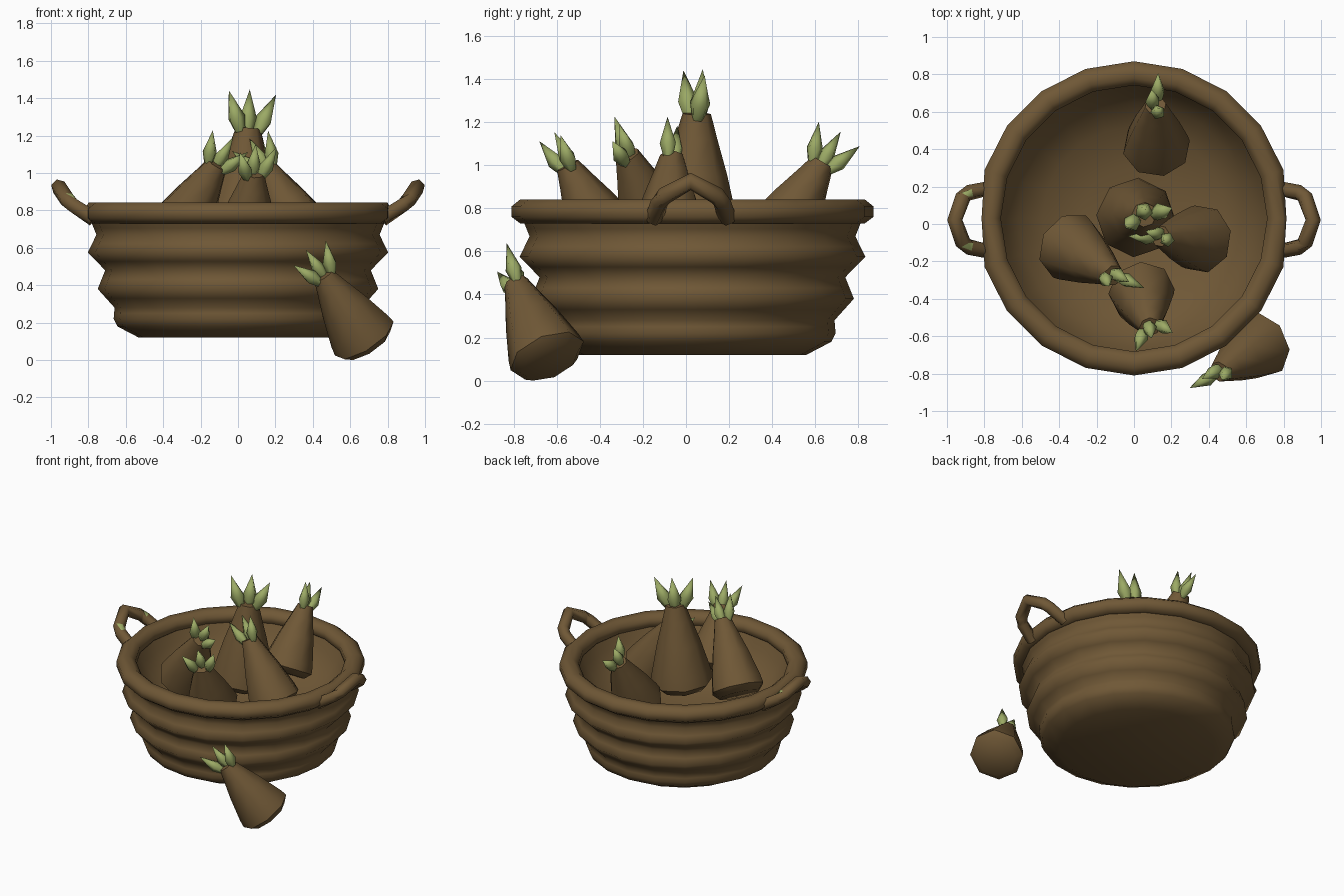
import bpy, bmesh, math
from mathutils import Vector

if "Cube" in bpy.data.objects:
    bpy.data.objects.remove(bpy.data.objects["Cube"])

CY = 0.03  # basket centre in y


def material(name, color):
    m = bpy.data.materials.new(name)
    m.diffuse_color = (*color, 1)
    m.use_nodes = True
    m.node_tree.nodes["Principled BSDF"].inputs["Base Color"].default_value = m.diffuse_color
    return m


brown = material("earthy brown", (0.16, 0.097, 0.037))
green = material("leaf green", (0.33, 0.40, 0.13))


def finish(name, bm, mats, angle):
    bmesh.ops.recalc_face_normals(bm, faces=bm.faces)
    me = bpy.data.meshes.new(name)
    bm.to_mesh(me)
    bm.free()
    ob = bpy.data.objects.new(name, me)
    bpy.context.collection.objects.link(ob)
    for m in mats:
        me.materials.append(m)
    bpy.ops.object.select_all(action='DESELECT')
    ob.select_set(True)
    bpy.context.view_layer.objects.active = ob
    bpy.ops.object.shade_smooth_by_angle(angle=math.radians(angle))
    return ob


def loft(bm, rings, closed=False):
    """Join rings of points with quads, capping the ends unless closed.
    Returns one list of faces per segment."""
    vs = [[bm.verts.new(p) for p in r] for r in rings]
    n = len(vs[0])
    pairs = list(zip(vs, vs[1:])) + ([(vs[-1], vs[0])] if closed else [])
    segments = []
    for a, b in pairs:
        segments.append([bm.faces.new((a[i], a[(i + 1) % n], b[(i + 1) % n], b[i]))
                         for i in range(n)])
    if not closed:
        bm.faces.new(vs[0])
        bm.faces.new(vs[-1])
    return segments


def ring(center, axis, r, n, phase=0.0):
    q = Vector(axis).to_track_quat('Z', 'Y')
    return [Vector(center) + q @ Vector((r * math.cos(phase + math.tau * i / n),
                                         r * math.sin(phase + math.tau * i / n), 0))
            for i in range(n)]


def level(r, z):
    return ring((0, CY, z), (0, 0, 1), r, 20)


# Ribbed basket wall: each slope gets a middle ring so the ribs read clearly
ribs = [(0.665, 0.22), (0.66, 0.28), (0.75, 0.38), (0.71, 0.48), (0.803, 0.575),
        (0.757, 0.67), (0.785, 0.74)]
wall = [(0.53, 0.12), (0.645, 0.18)]
for (r0, z0), (r1, z1) in zip(ribs, ribs[1:]):
    wall += [(r0, z0), ((r0 + r1) / 2, (z0 + z1) / 2)]
wall += [ribs[-1]]
# Hollow inside
wall += [(0.73, 0.78), (0.69, 0.69), (0.62, 0.59), (0.49, 0.50), (0.28, 0.44), (0.05, 0.42)]
bm = bmesh.new()
loft(bm, [level(r, z) for r, z in wall])
finish("basket_body", bm, [brown], 75)

# Thick rim, slightly flattened where the handles attach
rim = [(0.84, 0.76), (0.84, 0.81), (0.80, 0.842), (0.75, 0.842),
       (0.712, 0.81), (0.712, 0.765), (0.75, 0.73), (0.80, 0.73)]
bm = bmesh.new()
loft(bm, [level(r, z) for r, z in rim], closed=True)
for v in bm.verts:
    v.co.x = max(-0.815, min(0.815, v.co.x))
finish("basket_rim", bm, [brown], 60)

# Angular loop handles on both sides; the left one has small green marks on top
half = [(0.77, 0.17, 0.755), (0.885, 0.145, 0.83), (0.915, 0.12, 0.86), (0.958, 0, 0.925)]
path = [Vector(p) for p in half] + [Vector((x, -y, z)) for x, y, z in half[-2::-1]]
for side, label in ((1, "right"), (-1, "left")):
    pts = [Vector((p.x * side, p.y + 0.022, p.z)) for p in path]
    rings = []
    for i, p in enumerate(pts):
        t = (pts[min(i + 1, len(pts) - 1)] - pts[max(i - 1, 0)]).normalized()
        u = t.cross(Vector((side, 0, 1))).normalized()
        w = t.cross(u)
        rings.append([p + 0.042 * (u * math.cos(math.tau * k / 6) + w * math.sin(math.tau * k / 6))
                      for k in range(6)])
    bm = bmesh.new()
    segments = loft(bm, rings)
    if side < 0:
        for s in (1, len(segments) - 2):
            top = max(segments[s], key=lambda f: f.calc_center_median().z)
            top.material_index = 1
    finish(label + "_handle", bm, [brown, green], 75)


def root(name, base, neck, r, fan, spin=0.0, size=1.0):
    """Tapered root from base to neck, crowned with a fan of three shoots."""
    base, neck = Vector(base), Vector(neck)
    axis = neck - base
    d = axis.normalized()
    profile = [(-0.09, 0.76), (0.0, 1.0), (0.12, 0.95), (0.5, 0.70), (0.8, 0.46), (1.0, 0.31)]
    bm = bmesh.new()
    loft(bm, [ring(base + axis * t, d, r * k, 8, spin) for t, k in profile])
    finish(name, bm, [brown], 50)

    # Shoots: slim spikes, widest low down, spread along the fan direction
    fan = Vector(fan)
    fan = (fan - d * fan.dot(d)).normalized()
    across = d.cross(fan)
    bm = bmesh.new()
    for k in (-1, 0, 1):
        start = neck + (fan * 0.042 * k + across * (0.012 - 0.024 * abs(k))) * size - d * 0.02
        grow = (d + fan * 0.4 * k + across * (0.04 - 0.06 * abs(k))).normalized()
        low = [bm.verts.new(p) for p in ring(start, grow, 0.024 * size, 5)]
        belt = [bm.verts.new(p) for p in ring(start + grow * 0.06 * size, grow, 0.04 * size, 5)]
        tip = bm.verts.new(start + grow * 0.185 * size)
        bm.faces.new(low)
        for i in range(5):
            j = (i + 1) % 5
            bm.faces.new((low[i], low[j], belt[j], belt[i]))
            bm.faces.new((belt[i], belt[j], tip))
    finish(name + "_shoots", bm, [green], 75)


# Roots in the basket and one leaning outside it
root("middle_root", (0.01, 0.035, 0.68), (0.055, 0.05, 1.24), 0.213, (0.9, 0.35, 0), 0.4, 1.23)
root("back_root", (0.12, 0.41, 0.635), (0.115, 0.635, 1.015), 0.182, (0.0, 1, -0.5), 0.2)
root("left_root", (-0.345, -0.12, 0.65), (-0.11, -0.275, 1.05), 0.188, (0.95, -0.2, 0), 0.9)
root("right_root", (0.36, -0.08, 0.645), (0.14, -0.065, 1.04), 0.184, (1, -0.1, 0), 0.3)
root("front_root", (0.04, -0.36, 0.64), (0.085, -0.55, 1.00), 0.178, (0.85, 0.5, 0), 0.6)
root("outer_root", (0.675, -0.645, 0.115), (0.455, -0.79, 0.455), 0.183, (0.9, 0.3, 0.3), 0.15)
